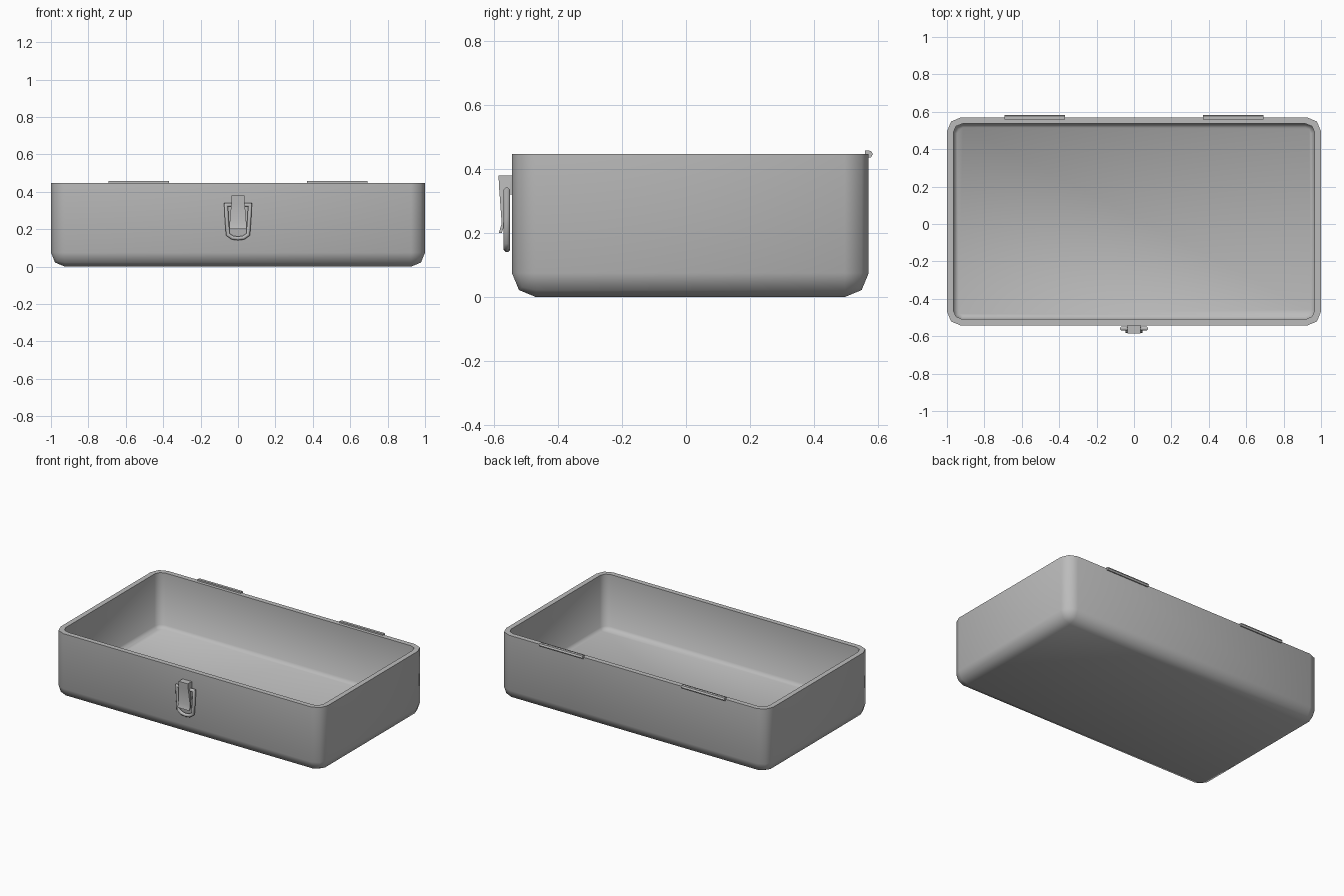
import bpy
import bmesh
import math
from mathutils import Vector

cube = bpy.data.objects.get("Cube")
if cube:
    bpy.data.objects.remove(cube, do_unlink=True)

metal = bpy.data.materials.new("grey_metal")
metal.use_nodes = True
GREY = (0.5, 0.5, 0.5, 1)
metal.diffuse_color = GREY
metal.node_tree.nodes["Principled BSDF"].inputs["Base Color"].default_value = GREY


def finish(name, bm, angle):
    """Turn a bmesh into a named, shaded metal object."""
    bmesh.ops.recalc_face_normals(bm, faces=bm.faces)
    mesh = bpy.data.meshes.new(name)
    bm.to_mesh(mesh)
    bm.free()
    mesh.materials.append(metal)
    obj = bpy.data.objects.new(name, mesh)
    bpy.context.collection.objects.link(obj)
    bpy.ops.object.select_all(action='DESELECT')
    obj.select_set(True)
    bpy.context.view_layer.objects.active = obj
    bpy.ops.object.shade_smooth_by_angle(angle=math.radians(angle))


def block(low, high):
    """A box between two opposite corners."""
    bm = bmesh.new()
    bmesh.ops.create_cube(bm, size=1)
    low, high = Vector(low), Vector(high)
    for v in bm.verts:
        v.co = (low + high) / 2 + v.co * (high - low)
    return bm


def loft(rings):
    """Skin rings of equal length, capping both ends."""
    bm = bmesh.new()
    rows = [[bm.verts.new(p) for p in ring] for ring in rings]
    n = len(rows[0])
    for a, b in zip(rows, rows[1:]):
        for i in range(n):
            j = (i + 1) % n
            bm.faces.new((a[i], a[j], b[j], b[i]))
    bm.faces.new(rows[0])
    bm.faces.new(rows[-1])
    return bm


def tube(path, radius, sides):
    """A mitred tube along a path lying in an xz plane."""
    rings = []
    for i, p in enumerate(path):
        p = Vector(p)
        d_in = (p - Vector(path[i - 1])).normalized() if i else None
        d_out = (Vector(path[i + 1]) - p).normalized() if i < len(path) - 1 else None
        d_in, d_out = d_in or d_out, d_out or d_in
        along = (d_in + d_out).normalized()
        side = Vector((0, 1, 0)).cross(along) / along.dot(d_in)
        angles = [math.tau * (k + 0.5) / sides for k in range(sides)]
        rings.append([p + radius * (side * math.cos(a) + Vector((0, math.sin(a), 0)))
                      for a in angles])
    return loft(rings)


# Open tray: rounded outside, flat rim, straight inner walls, thick floor
TOP, FLOOR, WALL, CHAMFER = 0.447, 0.075, 0.034, 0.02
bm = block((-1, -0.543, 0), (1, 0.57, TOP))
rounded = [e for e in bm.edges if min(v.co.z for v in e.verts) < 0.01]
bmesh.ops.bevel(bm, geom=rounded, offset=0.075, offset_type='OFFSET',
                segments=2, profile=0.5, affect='EDGES')
bm.normal_update()
cavity = max(bm.faces, key=lambda f: f.calc_center_median().z)
for inset, drop in ((WALL, 0), (0, TOP - FLOOR - CHAMFER), (CHAMFER, CHAMFER)):
    bmesh.ops.inset_region(bm, faces=[cavity], thickness=inset, depth=-drop,
                           use_even_offset=True, use_boundary=True)
    bm.normal_update()
finish("tray", bm, 60)

# Hinge barrels, each with a thin leaf on the back edge of the rim
for label, side in (("left", 1), ("right", -1)):
    x0, x1 = sorted((side * 0.37, side * 0.693))
    finish(label + "_hinge", tube([(x0, 0.571, 0.446), (x1, 0.571, 0.446)], 0.012, 6), 50)
    finish(label + "_hinge_leaf", block((x0, 0.558, 0.44), (x1, 0.572, 0.457)), 30)

# Latch mounting plate on the front wall
finish("latch_mount", block((-0.034, -0.553, 0.32), (0.034, -0.54, 0.379)), 30)

# Latch lever: tapered strip that widens and flicks out at the bottom
lever = [(0.38, 0.034, -0.585, -0.543), (0.34, 0.036, -0.583, -0.551),
         (0.23, 0.045, -0.575, -0.565), (0.2, 0.044, -0.584, -0.575)]
finish("latch_lever", loft([[(-w, front, z), (w, front, z), (w, back, z), (-w, back, z)]
                            for z, w, front, back in lever]), 30)

# Wire bail looping under the lever
half = [(0.03, 0.331), (0.064, 0.331), (0.06, 0.25), (0.054, 0.172), (0.03, 0.155)]
path = ([(-x, -0.559, z) for x, z in half] + [(0, -0.559, 0.151)]
        + [(x, -0.559, z) for x, z in reversed(half)])
finish("latch_bail", tube(path, 0.011, 8), 50)
